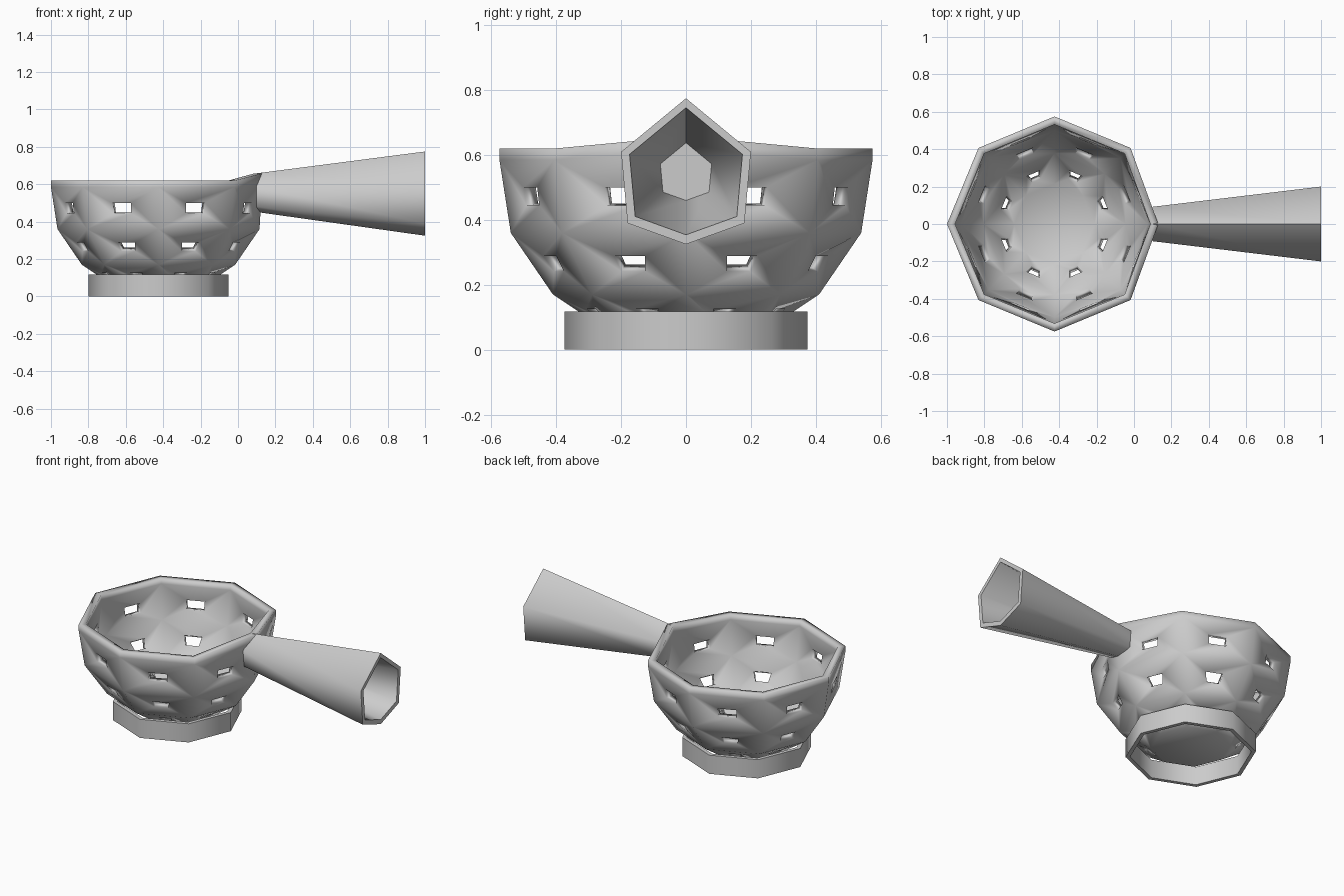
import bpy, bmesh
from math import cos, sin, pi, radians
from mathutils import Vector

cube = bpy.data.objects.get("Cube")
if cube:
    bpy.data.objects.remove(cube, do_unlink=True)

CX = -0.425      # bowl axis
SIDES = 8

grey = bpy.data.materials.new("plain grey")
grey.use_nodes = True
colour = (0.6, 0.6, 0.6, 1)
grey.diffuse_color = colour
grey.node_tree.nodes["Principled BSDF"].inputs["Base Color"].default_value = colour


def finish(bm, name, angle=None):
    bmesh.ops.recalc_face_normals(bm, faces=bm.faces)
    mesh = bpy.data.meshes.new(name)
    bm.to_mesh(mesh)
    bm.free()
    mesh.materials.append(grey)
    obj = bpy.data.objects.new(name, mesh)
    bpy.context.collection.objects.link(obj)
    bpy.ops.object.select_all(action='DESELECT')
    obj.select_set(True)
    bpy.context.view_layer.objects.active = obj
    if angle is None:
        bpy.ops.object.shade_smooth()
    else:
        bpy.ops.object.shade_smooth_by_angle(angle=radians(angle))
    return obj


def octagon(bm, r, z):
    return [bm.verts.new((CX + r * cos(2 * pi * i / SIDES),
                          r * sin(2 * pi * i / SIDES), z)) for i in range(SIDES)]


def bridge(bm, a, b):
    n = len(a)
    for i in range(n):
        j = (i + 1) % n
        bm.faces.new((a[i], a[j], b[j], b[i]))


def pierced(bm, corners, keep):
    # panel framed around a small central opening
    centre = sum((v.co for v in corners), Vector()) / 4
    inner = [bm.verts.new(centre.lerp(v.co, keep)) for v in corners]
    bridge(bm, corners, inner)


# Bowl: three rows of pierced panels under a plain rim band
bm = bmesh.new()
profile = [(0.23, 0.05), (0.41, 0.17), (0.54, 0.36), (0.575, 0.585), (0.575, 0.62)]
rings = [octagon(bm, r, z) for r, z in profile]
bm.faces.new(rings[0])
for row in range(3):
    for i in range(SIDES):
        j = (i + 1) % SIDES
        pierced(bm, (rings[row][i], rings[row][j],
                     rings[row + 1][j], rings[row + 1][i]), 0.25)
bridge(bm, rings[3], rings[4])
# rim lifts where it meets the handle
for ring, lift in ((rings[3], 0.03), (rings[4], 0.038)):
    ring[0].co.z += lift
    ring[0].co.x -= 0.02
bowl = finish(bm, "bowl")
wall = bowl.modifiers.new("wall", 'SOLIDIFY')
wall.thickness = 0.04
wall.offset = -1
wall.use_even_offset = True

# Base: thin open octagonal ring
bm = bmesh.new()
loops = [octagon(bm, r, z) for r, z in
         ((0.375, 0), (0.375, 0.118), (0.35, 0.118), (0.35, 0))]
for k in range(4):
    bridge(bm, loops[k], loops[(k + 1) % 4])
finish(bm, "base_ring", 60)

# Handle: flared six-sided tube with a blind socket
section = [(0, 0.225), (-0.2, 0.06), (-0.18, -0.16),
           (0, -0.225), (0.18, -0.16), (0.2, 0.06)]
bm = bmesh.new()
stations = [(0.1, 0.46, 0.555), (1.0, 1.0, 0.55), (1.0, 0.87, 0.55), (0.14, 0.395, 0.549)]
loops = [[bm.verts.new((x, s * y, zc + s * z)) for y, z in section]
         for x, s, zc in stations]
for a, b in zip(loops, loops[1:]):
    bridge(bm, a, b)
bm.faces.new(loops[0])
bm.faces.new(loops[-1])
finish(bm, "handle", 75)
